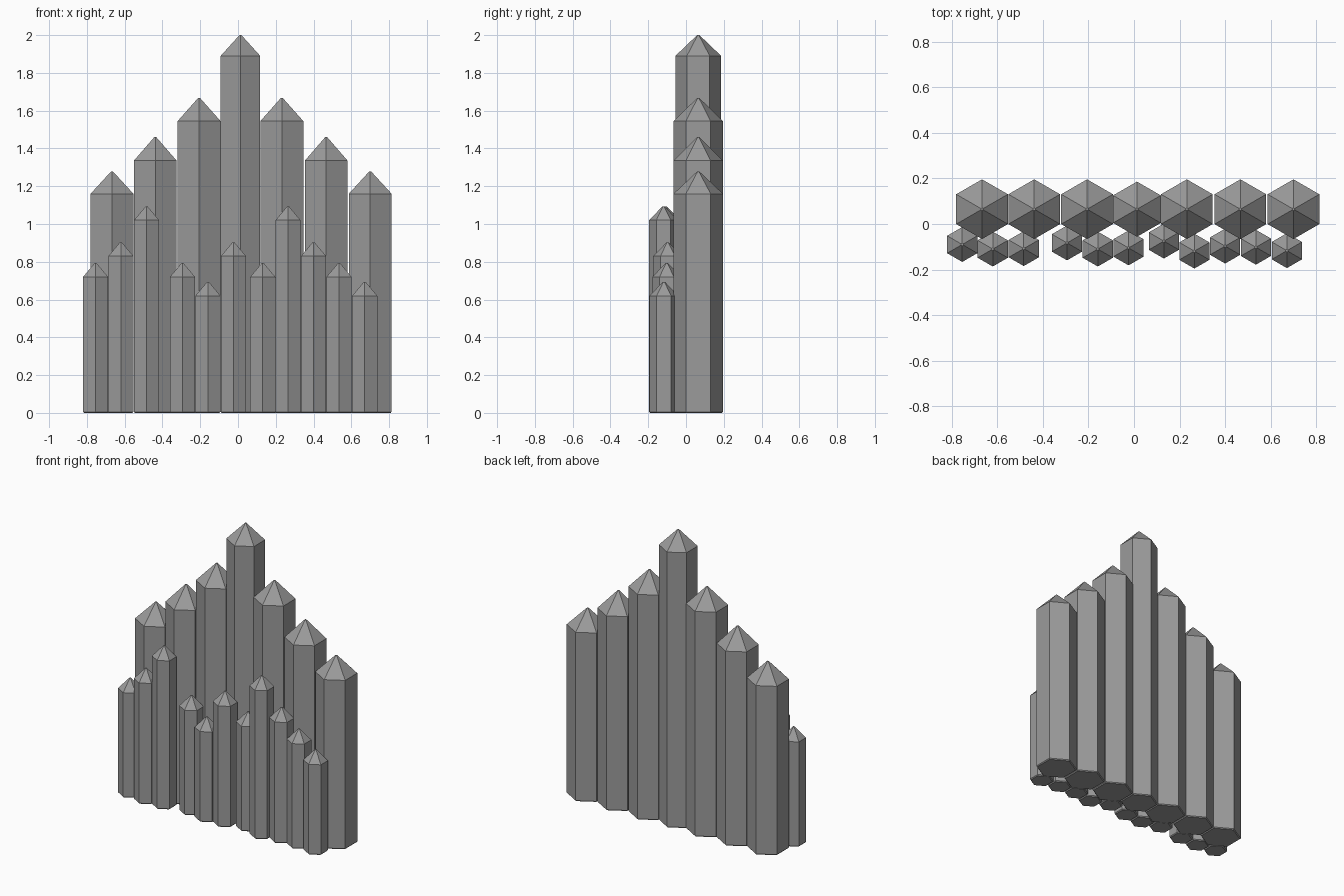
import bpy
import bmesh
from math import cos, sin, pi

cube = bpy.data.objects.get("Cube")
if cube:
    bpy.data.objects.remove(cube, do_unlink=True)

stone = bpy.data.materials.new("grey stone")
stone.use_nodes = True
stone.diffuse_color = (0.33, 0.33, 0.33, 1)
stone.node_tree.nodes["Principled BSDF"].inputs["Base Color"].default_value = (0.33, 0.33, 0.33, 1)


def column(name, x, y, radius, shoulder, tip):
    """Hexagonal column with a chamfered foot and a blunt pointed cap."""
    bm = bmesh.new()
    profile = [(radius - 0.006, 0), (radius, 0.006), (radius, shoulder), (0.006, tip)]
    rings = [[bm.verts.new((r * sin(k * pi / 3), r * cos(k * pi / 3), z)) for k in range(6)]
             for r, z in profile]
    for low, high in zip(rings, rings[1:]):
        for k in range(6):
            n = (k + 1) % 6
            bm.faces.new((low[k], low[n], high[n], high[k]))
    bm.faces.new(rings[0])
    bm.faces.new(rings[-1])
    bmesh.ops.recalc_face_normals(bm, faces=bm.faces)
    mesh = bpy.data.meshes.new(name)
    bm.to_mesh(mesh)
    bm.free()
    mesh.materials.append(stone)
    obj = bpy.data.objects.new(name, mesh)
    obj.location = (x, y, 0)
    bpy.context.collection.objects.link(obj)


# Back row: tall columns stepping down from the centre
steps = [(1.89, 2.0), (1.545, 1.667), (1.335, 1.46), (1.16, 1.278)]
for i, x in enumerate([-0.667, -0.438, -0.206, 0.013, 0.232, 0.467, 0.70]):
    step = abs(i - 3)
    column(f"back_column_{i + 1}", x, 0.065, 0.131 if step else 0.121, *steps[step])

# Front row: slim columns of four heights, slightly staggered
front = [(-0.754, -0.09, 0.72), (-0.62, -0.11, 0.83), (-0.484, -0.108, 1.02),
         (-0.294, -0.083, 0.72), (-0.159, -0.11, 0.62), (-0.024, -0.105, 0.83),
         (0.131, -0.075, 0.72), (0.265, -0.119, 1.02), (0.40, -0.097, 0.83),
         (0.535, -0.102, 0.72), (0.671, -0.117, 0.62)]
for i, (x, y, shoulder) in enumerate(front):
    column(f"front_column_{i + 1}", x, y, 0.0765, shoulder, shoulder + 0.073)
